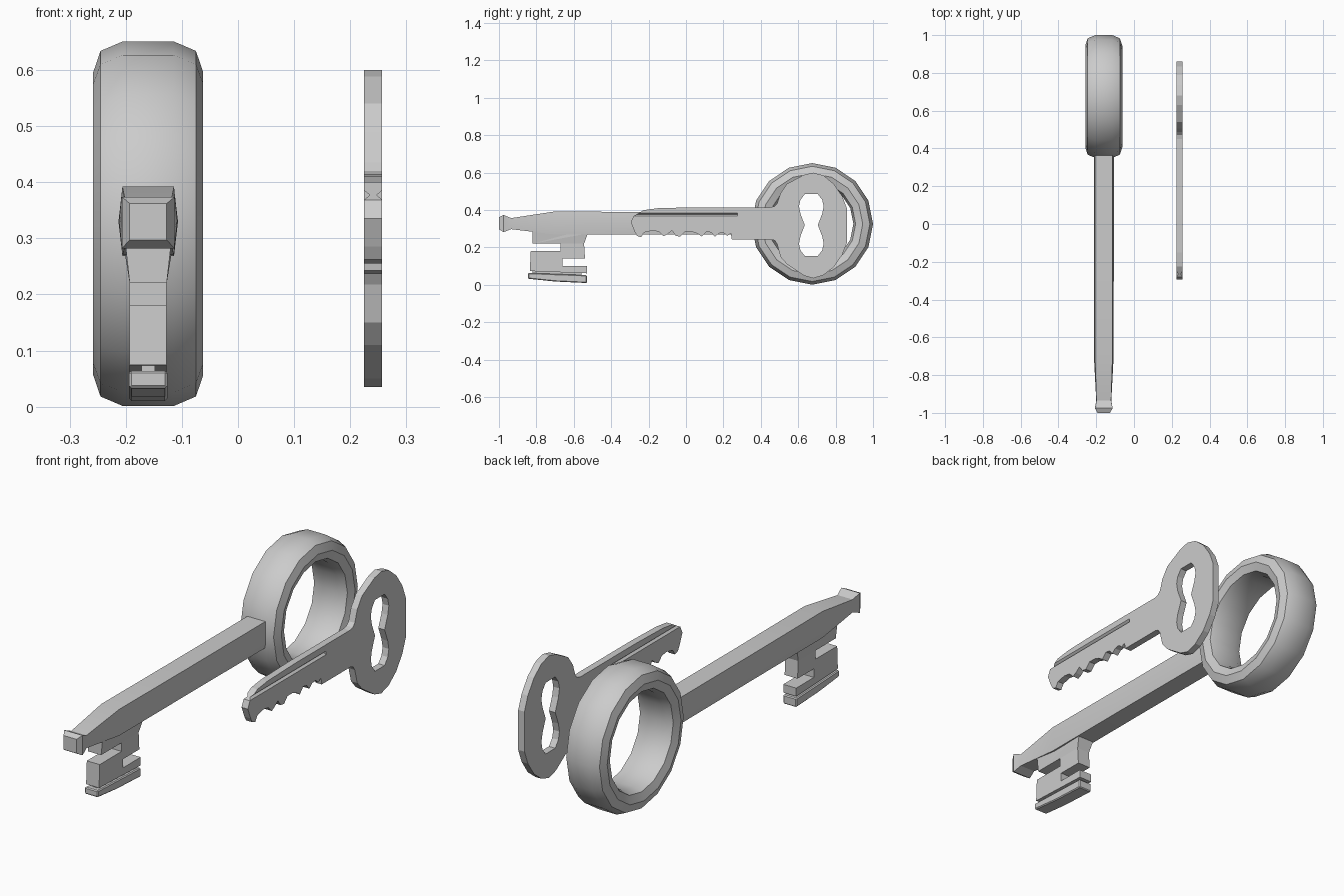
import bpy, bmesh, math
from mathutils import Matrix

if "Cube" in bpy.data.objects:
    bpy.data.objects.remove(bpy.data.objects["Cube"])

AX, BX = -0.16, 0.241          # x centres of the old key and the flat key
# local x -> world y, local y -> world z, local z -> world x
TURN = Matrix(((0, 0, 1, 0), (1, 0, 0, 0), (0, 1, 0, 0), (0, 0, 0, 1)))


def add_object(name, bm):
    bmesh.ops.recalc_face_normals(bm, faces=bm.faces)
    me = bpy.data.meshes.new(name)
    bm.to_mesh(me)
    bm.free()
    ob = bpy.data.objects.new(name, me)
    bpy.context.collection.objects.link(ob)
    return ob


def plate(name, outlines, x, half):
    """Extrude (y, z) outlines along x; inner outlines become holes."""
    cu = bpy.data.curves.new(name + "_outline", 'CURVE')
    cu.dimensions, cu.fill_mode, cu.extrude = '2D', 'BOTH', half
    for pts in outlines:
        sp = cu.splines.new('POLY')
        sp.points.add(len(pts) - 1)
        for p, (a, b) in zip(sp.points, pts):
            p.co = (a, b, 0, 1)
        sp.use_cyclic_u = True
    tmp = bpy.data.objects.new(name + "_outline", cu)
    bpy.context.collection.objects.link(tmp)
    dg = bpy.context.evaluated_depsgraph_get()
    me = bpy.data.meshes.new_from_object(tmp.evaluated_get(dg))
    bm = bmesh.new()
    bm.from_mesh(me)
    bmesh.ops.remove_doubles(bm, verts=bm.verts, dist=1e-5)
    bmesh.ops.transform(bm, matrix=Matrix.Translation((x, 0, 0)) @ TURN, verts=bm.verts)
    for f in bm.faces:
        f.smooth = False
    bpy.data.objects.remove(tmp)
    bpy.data.meshes.remove(me)
    return add_object(name, bm)


def loft(name, rings, closed=False):
    """Skin a list of equal point rings; cap the ends unless closed."""
    bm = bmesh.new()
    vs = [[bm.verts.new(p) for p in r] for r in rings]
    n, m = len(vs), len(vs[0])
    for i in range(n if closed else n - 1):
        a, b = vs[i], vs[(i + 1) % n]
        for j in range(m):
            k = (j + 1) % m
            bm.faces.new((a[j], a[k], b[k], b[j]))
    if not closed:
        bm.faces.new(vs[0])
        bm.faces.new(vs[-1])
    return add_object(name, bm)


def smooth(ob, deg):
    bpy.ops.object.select_all(action='DESELECT')
    ob.select_set(True)
    bpy.context.view_layer.objects.active = ob
    bpy.ops.object.shade_smooth_by_angle(angle=math.radians(deg))


# --- old key: ring-shaped bow, 16 sides with a rounded section
half_sec = [(.22, .045), (.232, .085), (.27, .098), (.308, .085), (.325, .045)]
section = half_sec + [(r, -x) for r, x in reversed(half_sec)]
rings = []
for i in range(16):
    t = math.tau * i / 16
    rings.append([(AX + x, .675 + r * math.cos(t), .326 + r * math.sin(t)) for r, x in section])
smooth(loft("old_key_bow", rings, closed=True), 35)

# --- old key: shaft with tapered end and flared tip (y, half width, bulge, z low, z high)
stations = [(-1.0, .033, 0, .297, .362), (-.975, .047, 0, .282, .374), (-.935, .039, .001, .298, .357),
            (-.705, .046, .006, .27, .392), (-.2, .046, .007, .27, .39), (.42, .046, .007, .268, .39)]
shaft = []
for y, w, b, lo, hi in stations:
    mid = (lo + hi) / 2
    shaft.append([(AX + x, y, z) for x, z in
                  ((-w, lo), (w, lo), (w + b, mid), (w, hi), (-w, hi), (-w - b, mid))])
smooth(loft("old_key_shaft", shaft), 28)

# --- old key: bit with two slots, flared where it joins the shaft
bit = plate("old_key_bit", [[
    (-.82, .30), (-.82, .22), (-.67, .22), (-.67, .18), (-.83, .18), (-.835, .074),
    (-.53, .062), (-.53, .10), (-.66, .10), (-.66, .14), (-.54, .14), (-.545, .22),
    (-.525, .275), (-.525, .30)]], AX, .033)
for v in bit.data.vertices:
    if v.co.z > .25:
        v.co.x = AX + (v.co.x - AX) * 1.27

plate("old_key_bit_neck", [[(-.82, .09), (-.82, .05), (-.56, .04), (-.56, .08)]], AX, .012)
foot = plate("old_key_bit_foot", [[
    (-.845, .064), (-.845, .033), (-.70, .018), (-.53, .01), (-.53, .052)]], AX, .034)
bev = foot.modifiers.new("chamfer", 'BEVEL')
bev.width, bev.segments = .007, 1

# --- flat key: head, blade and teeth in one outline
outline = [
    # head, from upper neck clockwise
    (.45, .415), (.472, .42), (.487, .435), (.505, .49), (.54, .54), (.63, .588), (.68, .60),
    (.735, .585), (.79, .54), (.835, .475), (.86, .41), (.86, .225), (.835, .16), (.79, .095),
    (.735, .052), (.68, .035), (.63, .05), (.54, .11), (.505, .15), (.487, .218), (.475, .237), (.455, .243),
    # blade underside and teeth
    (.245, .243), (.24, .275), (.22, .262), (.20, .28), (.175, .275), (.155, .258), (.135, .28),
    (.11, .285), (.085, .258), (.06, .275), (.03, .285), (-.005, .285), (-.03, .258), (-.055, .262),
    (-.075, .29), (-.10, .27), (-.12, .26), (-.145, .285), (-.18, .29), (-.225, .28), (-.24, .255),
    (-.262, .262), (-.275, .285),
    # tip and blade top
    (-.295, .335), (-.28, .368), (-.225, .40), (-.15, .41), (.05, .415)]
lobe = [(.035, .165), (.058, .135), (.066, .10), (.058, .06), (.035, .0)]
right = lobe + [(a, -b) for a, b in reversed(lobe[:-1])]
hole = [(.67 + s * a, .32 + s * b) for s in (1, -1) for a, b in right]
flat_key = plate("flat_key", [outline, hole], BX, .016)

# --- flat key: V-shaped groove along both faces of the blade
for s, label in ((1, "right"), (-1, "left")):
    vee = [(BX + s * .018, .387), (BX + s * .018, .367), (BX + s * .006, .377)]
    cutter = loft("groove_cutter_" + label, [[(x, y, z) for x, z in vee] for y in (-.35, .275)])
    cutter.hide_render = True
    cutter.hide_set(True)
    cut = flat_key.modifiers.new("groove_" + label, 'BOOLEAN')
    cut.operation, cut.solver, cut.object = 'DIFFERENCE', 'EXACT', cutter
